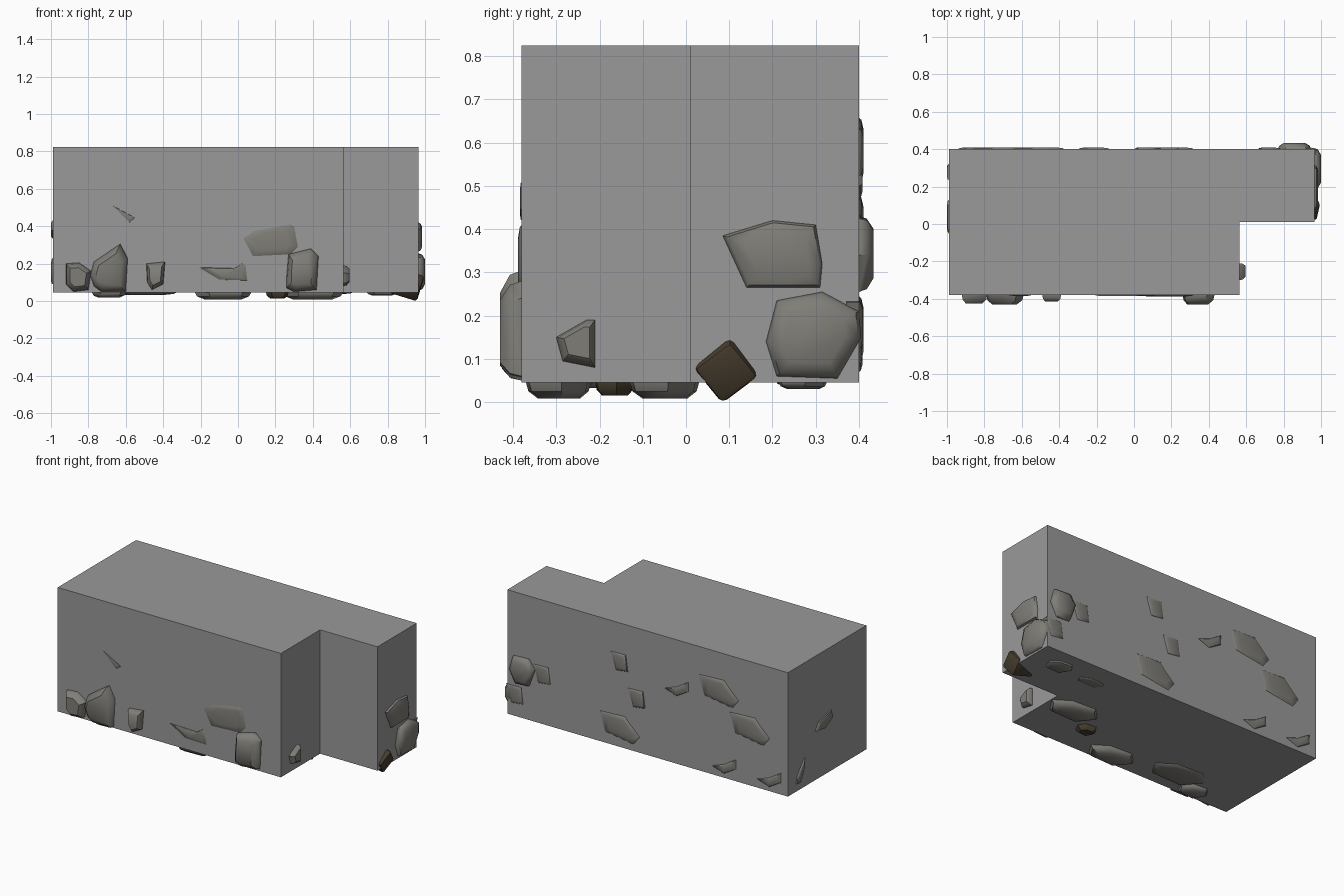
import bpy, bmesh, math
from mathutils import Matrix, Vector


def material(name, rgb):
    m = bpy.data.materials.new(name)
    m.diffuse_color = (*rgb, 1)
    return m


CONCRETE = material("grey_concrete", (0.32, 0.32, 0.32))
STONE = material("grey_stone", (0.215, 0.207, 0.186))
BROWN = material("brown_stone", (0.062, 0.046, 0.027))


def finish(bm, name, mat, smooth=None):
    bmesh.ops.recalc_face_normals(bm, faces=bm.faces[:])
    me = bpy.data.meshes.new(name)
    bm.to_mesh(me)
    bm.free()
    me.materials.append(mat)
    if smooth:
        me.shade_smooth()
        me.set_sharp_from_angle(angle=math.radians(smooth))
    ob = bpy.data.objects.new(name, me)
    bpy.context.collection.objects.link(ob)
    return ob


# L-shaped block: extruded plan
bm = bmesh.new()
plan = [(-0.99, -0.38), (0.565, -0.38), (0.565, 0.01), (0.965, 0.01), (0.965, 0.40), (-0.99, 0.40)]
base = bm.faces.new([bm.verts.new((x, y, 0.045)) for x, y in plan])
top = bmesh.ops.extrude_face_region(bm, geom=[base])
bmesh.ops.translate(bm, vec=(0, 0, 0.78), verts=[g for g in top["geom"] if isinstance(g, bmesh.types.BMVert)])
finish(bm, "block", CONCRETE)

# Sides of the block: (u, v, distance out) -> position
SIDES = {
    "front": lambda u, v, d: (u, -0.38 - d, v),
    "back": lambda u, v, d: (u, 0.40 + d, v),
    "right": lambda u, v, d: (0.965 + d, u, v),
    "step": lambda u, v, d: (0.565 + d, u, v),
    "left": lambda u, v, d: (-0.99 - d, u, v),
    "bottom": lambda u, v, d: (u, v, 0.045 - d),
}


def rock(name, side, outline, depth, mat=STONE):
    """Faceted stone set into a side: outline tapering to a flat cap."""
    bm = bmesh.new()
    cu = sum(p[0] for p in outline) / len(outline)
    cv = sum(p[1] for p in outline) / len(outline)
    rings = []
    for s, d in ((1, -0.03), (1, 0), (0.93, depth * 0.55), (0.66, depth)):
        rings.append([bm.verts.new(SIDES[side](cu + (u - cu) * s, cv + (v - cv) * s, d)) for u, v in outline])
    n = len(outline)
    for a, b in zip(rings, rings[1:]):
        for i in range(n):
            bm.faces.new((a[i], a[(i + 1) % n], b[(i + 1) % n], b[i]))
    bm.faces.new(rings[0])
    bm.faces.new(rings[-1])
    finish(bm, name, mat, 40)


# Front stones
rock("front_stone_small", "front", [(-0.92, 0.20), (-0.92, 0.09), (-0.88, 0.05), (-0.80, 0.06), (-0.785, 0.16), (-0.85, 0.205)], 0.045)
rock("front_stone_large", "front", [(-0.79, 0.14), (-0.77, 0.08), (-0.73, 0.05), (-0.60, 0.05), (-0.59, 0.23), (-0.63, 0.305), (-0.77, 0.21)], 0.05)
rock("front_stone_chip", "front", [(-0.49, 0.20), (-0.485, 0.10), (-0.46, 0.06), (-0.40, 0.09), (-0.39, 0.21)], 0.035)
rock("front_stone_flat", "front", [(-0.21, 0.18), (-0.10, 0.115), (0.05, 0.11), (0.04, 0.19), (0.02, 0.20), (-0.02, 0.175)], 0.006)
rock("front_stone_slab", "front", [(0.03, 0.335), (0.08, 0.24), (0.28, 0.25), (0.32, 0.29), (0.30, 0.40), (0.28, 0.41), (0.09, 0.375)], 0.008)
rock("front_stone_tall", "front", [(0.26, 0.13), (0.26, 0.07), (0.30, 0.05), (0.42, 0.06), (0.43, 0.24), (0.39, 0.28), (0.27, 0.25)], 0.05)
rock("front_stone_sliver", "front", [(-0.67, 0.51), (-0.55, 0.445), (-0.58, 0.42)], 0.004)

# Right side stones
rock("right_stone_slab", "right", [(0.085, 0.385), (0.14, 0.265), (0.31, 0.265), (0.315, 0.32), (0.30, 0.41), (0.20, 0.42)], 0.02)
rock("right_stone_large", "right", [(0.185, 0.14), (0.21, 0.06), (0.35, 0.055), (0.405, 0.15), (0.40, 0.21), (0.315, 0.255), (0.21, 0.235)], 0.035)
rock("step_stone", "step", [(-0.30, 0.15), (-0.285, 0.095), (-0.21, 0.08), (-0.21, 0.19), (-0.23, 0.19)], 0.03)

# Repeated back stone outlines, relative to their centre
SLAB = [(0.139, 0.07), (-0.035, 0.078), (-0.07, 0.04), (-0.139, -0.026), (-0.097, -0.081), (0.104, -0.05)]
CHIP = [(0.063, 0.052), (-0.042, 0.055), (-0.049, 0), (-0.056, -0.048), (0.028, -0.058)]
WEDGE = [(0.09, -0.02), (0.007, 0.008), (-0.077, 0.06), (-0.077, 0), (0.007, -0.05)]
LUMP = [(0.085, 0.0), (0.06, 0.085), (-0.05, 0.09), (-0.09, 0.03), (-0.05, -0.08), (0.04, -0.085)]
BACK = [(LUMP, 0.86, 0.34, 0.033), (CHIP, 0.72, 0.355, 0.008), (CHIP, 0.91, 0.18, 0.008),
        (CHIP, 0.18, 0.58, 0.01), (CHIP, 0.06, 0.38, 0.01), (WEDGE, -0.22, 0.52, 0.008),
        (SLAB, -0.51, 0.58, 0.01), (SLAB, -0.725, 0.40, 0.01), (SLAB, 0.18, 0.167, 0.01),
        (WEDGE, -0.55, 0.12, 0.008), (WEDGE, -0.865, 0.12, 0.008)]
for i, (shape, x, z, d) in enumerate(BACK):
    rock(f"back_stone_{i + 1}", "back", [(x + u, z + v) for u, v in shape], d)

# Left side stones
rock("left_stone_upper", "left", [(0.13, 0.35), (0.10, 0.40), (-0.03, 0.43), (-0.05, 0.38), (0.03, 0.335)], 0.01)
rock("left_stone_lower", "left", [(0.32, 0.09), (0.31, 0.14), (0.235, 0.23), (0.24, 0.16), (0.28, 0.09)], 0.01)


# Underside stones: centre, half sizes, depth
HEX = [(-1, 0.2), (-0.6, 1), (0.4, 0.9), (1, 0.1), (0.7, -0.9), (-0.5, -1)]
UNDER = [(0.77, 0.27, 0.08, 0.055, 0.015, STONE), (0.52, 0.245, 0.09, 0.035, 0.006, STONE),
         (0.40, -0.05, 0.16, 0.08, 0.036, STONE), (0.21, -0.165, 0.06, 0.045, 0.03, BROWN),
         (-0.08, -0.295, 0.15, 0.075, 0.036, STONE), (-0.51, -0.225, 0.18, 0.09, 0.012, STONE),
         (-0.69, -0.31, 0.09, 0.06, 0.026, STONE)]
for i, (x, y, a, b, d, mat) in enumerate(UNDER):
    rock(f"underside_stone_{i + 1}", "bottom", [(x + u * a, y + v * b) for u, v in HEX], d, mat)

# Tilted brown stone on the lower right corner
bm = bmesh.new()
turn = Matrix.Rotation(math.radians(17), 4, "Y") @ Matrix.Rotation(math.radians(38), 4, "X")
bmesh.ops.create_cube(bm, size=1, matrix=Matrix.Translation(Vector((0.905, 0.093, 0.088))) @ turn @ Matrix.Diagonal((0.15, 0.108, 0.108, 1)))
bmesh.ops.bevel(bm, geom=bm.edges[:], offset=0.014, segments=2, affect="EDGES", profile=0.5)
finish(bm, "brown_corner_stone", BROWN, 40)
